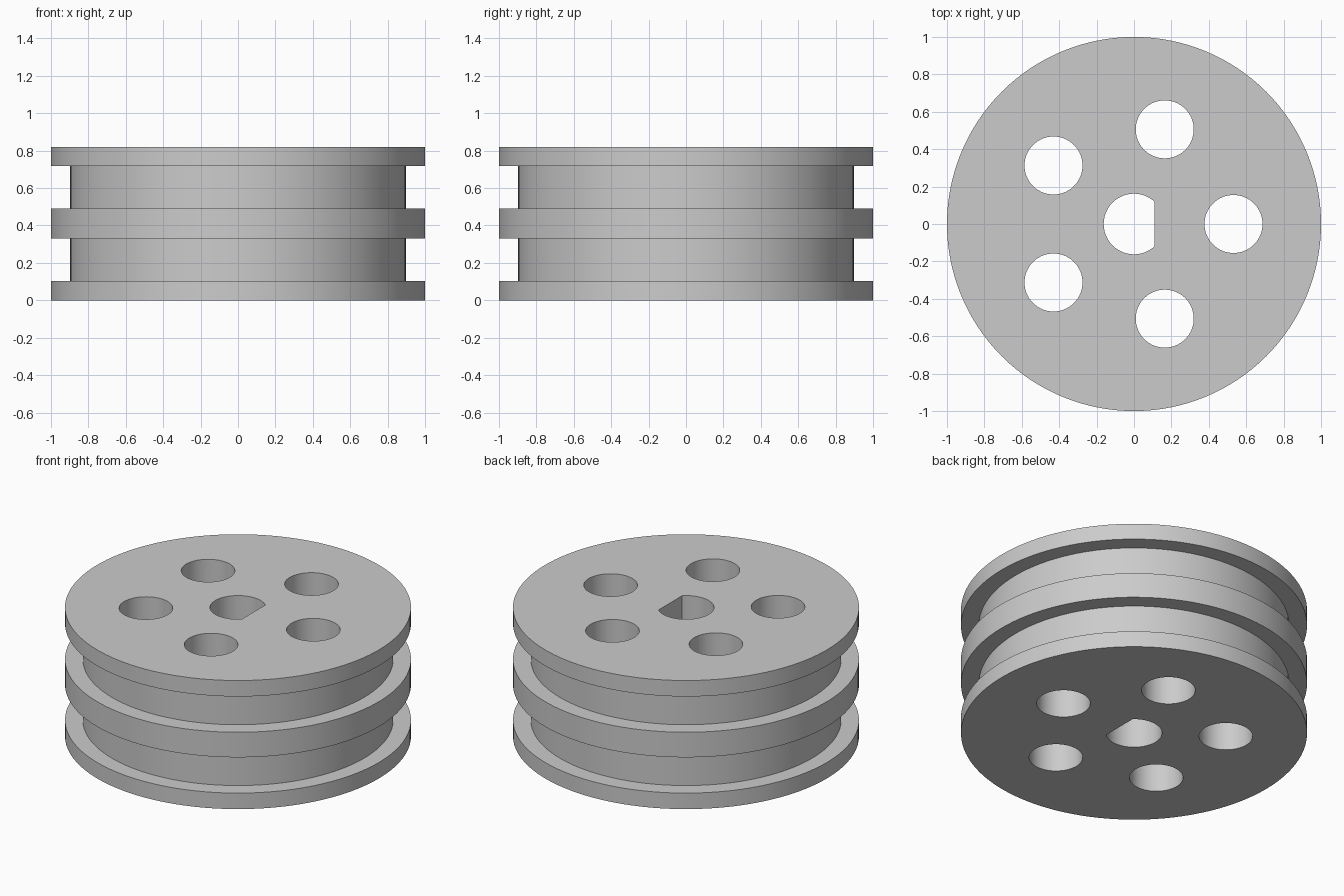
import bpy
import bmesh
from math import acos, cos, pi, radians, sin, tau

HEIGHT = 0.82
FLANGE = 0.102          # thickness of the outer flanges
MID_LOW, MID_HIGH = 0.33, 0.49
RIM, DRUM = 1.0, 0.897  # flange and groove-floor radii
HOLE, RING, HOLES = 0.155, 0.532, 5
BORE, FLAT = 0.162, 0.11

cube = bpy.data.objects.get("Cube")
if cube:
    bpy.data.objects.remove(cube, do_unlink=True)

grey = bpy.data.materials.new("plain grey")
grey.use_nodes = True
colour = (0.6, 0.6, 0.6, 1)
grey.diffuse_color = colour
grey.node_tree.nodes["Principled BSDF"].inputs["Base Color"].default_value = colour


def make_object(name, bm):
    bmesh.ops.recalc_face_normals(bm, faces=bm.faces)
    mesh = bpy.data.meshes.new(name)
    bm.to_mesh(mesh)
    bm.free()
    mesh.materials.append(grey)
    obj = bpy.data.objects.new(name, mesh)
    bpy.context.collection.objects.link(obj)
    return obj


def lathe(name, profile, steps):
    """Revolve an (r, z) profile about z and close both ends."""
    bm = bmesh.new()
    rings = [[bm.verts.new((r * cos(tau * i / steps), r * sin(tau * i / steps), z))
              for i in range(steps)] for r, z in profile]
    for low, high in zip(rings, rings[1:]):
        for i in range(steps):
            j = (i + 1) % steps
            bm.faces.new((low[i], low[j], high[j], high[i]))
    bm.faces.new(rings[0])
    bm.faces.new(rings[-1])
    return make_object(name, bm)


def arc(cx, cy, radius, start, end, count):
    return [(cx + radius * cos(start + (end - start) * i / count),
             cy + radius * sin(start + (end - start) * i / count))
            for i in range(count + 1)]


def add_prism(bm, outline):
    """Extrude an outline so it passes right through the wheel."""
    face = bm.faces.new([bm.verts.new((x, y, -0.1)) for x, y in outline])
    result = bmesh.ops.extrude_face_region(bm, geom=[face], use_keep_orig=True)
    verts = [v for v in result["geom"] if isinstance(v, bmesh.types.BMVert)]
    bmesh.ops.translate(bm, verts=verts, vec=(0, 0, HEIGHT + 0.2))


# Double-grooved wheel body
wheel = lathe("grooved_wheel", [
    (RIM, 0), (RIM, FLANGE), (DRUM, FLANGE), (DRUM, MID_LOW),
    (RIM, MID_LOW), (RIM, MID_HIGH), (DRUM, MID_HIGH), (DRUM, HEIGHT - FLANGE),
    (RIM, HEIGHT - FLANGE), (RIM, HEIGHT)], 128)

# Five round holes and the D-shaped shaft bore
cut = bmesh.new()
for k in range(HOLES):
    a = tau * k / HOLES
    add_prism(cut, arc(RING * cos(a), RING * sin(a), HOLE, 0, tau, 64)[:-1])
corner = acos(FLAT / BORE)
add_prism(cut, arc(0, 0, BORE, corner, tau - corner, 52))
cutter = make_object("hole_cutter", cut)
cutter.hide_render = True

modifier = wheel.modifiers.new("holes", "BOOLEAN")
modifier.operation = "DIFFERENCE"
modifier.solver = "EXACT"
modifier.object = cutter

# Apply the cut, then smooth the round walls and keep the rims sharp
bpy.ops.object.select_all(action="DESELECT")
wheel.select_set(True)
bpy.context.view_layer.objects.active = wheel
bpy.ops.object.modifier_apply(modifier=modifier.name)
bpy.data.objects.remove(cutter, do_unlink=True)
bpy.ops.object.shade_smooth_by_angle(angle=radians(30))
